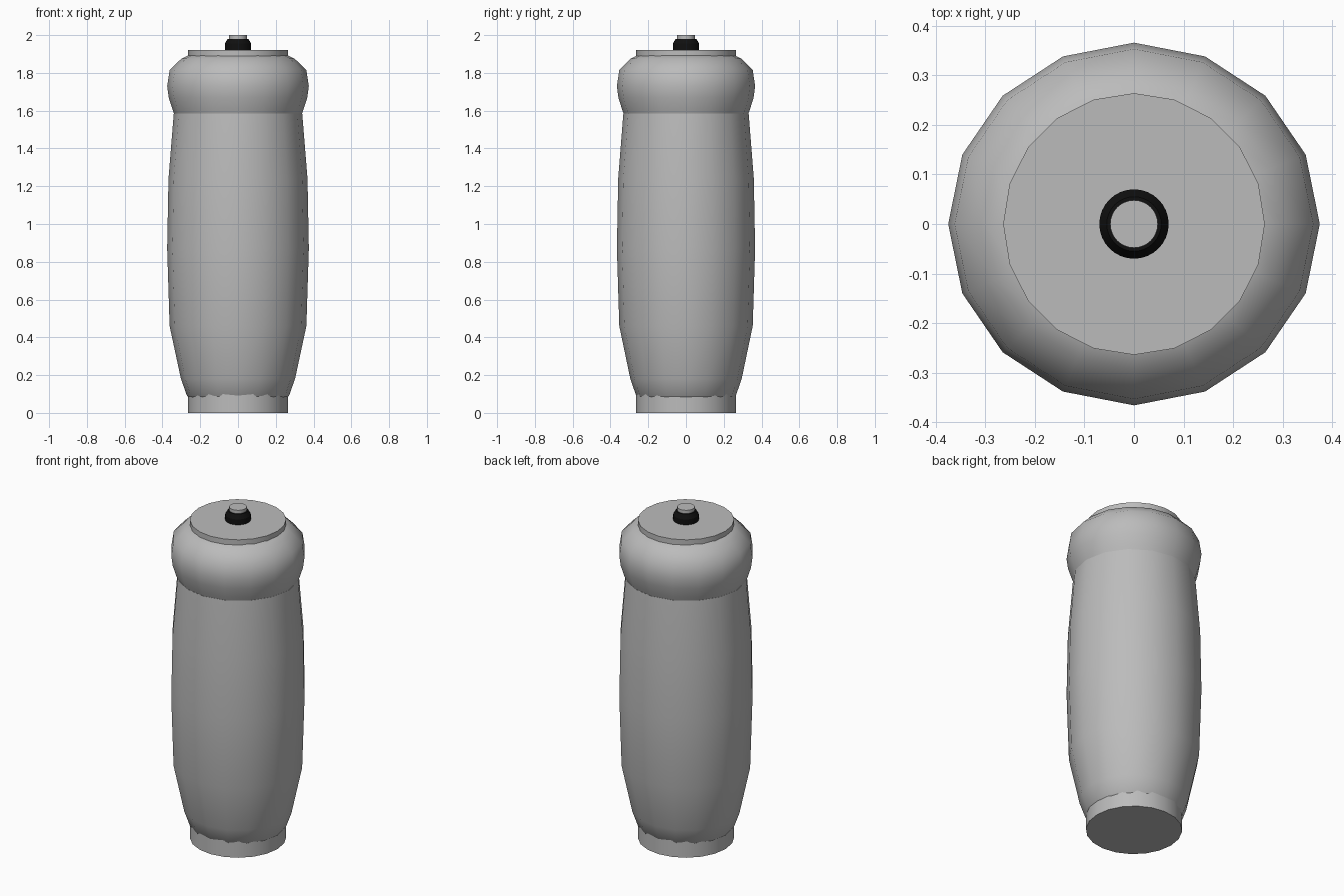
import bpy
import math

if "Cube" in bpy.data.objects:
    bpy.data.objects.remove(bpy.data.objects["Cube"], do_unlink=True)


def make_material(name, color):
    mat = bpy.data.materials.new(name)
    mat.use_nodes = True
    mat.diffuse_color = color
    bsdf = next(n for n in mat.node_tree.nodes if n.type == "BSDF_PRINCIPLED")
    bsdf.inputs["Base Color"].default_value = color
    return mat


def lathe(name, profile, sides, mat, y_scale=1.0, smooth_angle=50):
    """Revolve (radius, height) points about z and close both ends."""
    verts, faces = [], []
    for radius, z in profile:
        for i in range(sides):
            a = 2 * math.pi * i / sides
            verts.append((radius * math.cos(a), radius * y_scale * math.sin(a), z))
    for r in range(len(profile) - 1):
        for i in range(sides):
            j = (i + 1) % sides
            lo, hi = r * sides, (r + 1) * sides
            faces.append((lo + i, lo + j, hi + j, hi + i))
    faces.append(tuple(reversed(range(sides))))
    faces.append(tuple(range(len(verts) - sides, len(verts))))
    mesh = bpy.data.meshes.new(name)
    mesh.from_pydata(verts, [], faces)
    mesh.materials.append(mat)
    obj = bpy.data.objects.new(name, mesh)
    bpy.context.collection.objects.link(obj)
    bpy.ops.object.select_all(action="DESELECT")
    obj.select_set(True)
    bpy.context.view_layer.objects.active = obj
    bpy.ops.object.shade_smooth_by_angle(angle=math.radians(smooth_angle))
    return obj


grey = make_material("grey", (0.5, 0.5, 0.5, 1))
black = make_material("black", (0.005, 0.005, 0.005, 1))

# Bulging sleeve
lathe("sleeve", [(0.255, 0.075), (0.27, 0.09), (0.302, 0.18), (0.362, 0.46),
                 (0.375, 0.87), (0.368, 1.24), (0.34, 1.585)], 16, grey, 0.976)

# Rolled collar above the sleeve
lathe("collar", [(0.338, 1.583), (0.348, 1.61), (0.367, 1.67), (0.375, 1.73),
                 (0.362, 1.815), (0.3, 1.875), (0.255, 1.897)], 16, grey, 0.976)

# End plates
lathe("bottom_plate", [(0.264, 0), (0.264, 0.12)], 20, grey)
lathe("top_plate", [(0.264, 1.89), (0.264, 1.922)], 20, grey)

# Air fitting: black nut around a grey pin
lathe("fitting_nut", [(0.07, 1.92), (0.07, 1.955), (0.055, 1.98), (0.048, 1.98)],
      32, black, smooth_angle=30)
lathe("fitting_pin", [(0.048, 1.92), (0.048, 2.0)], 32, grey)
